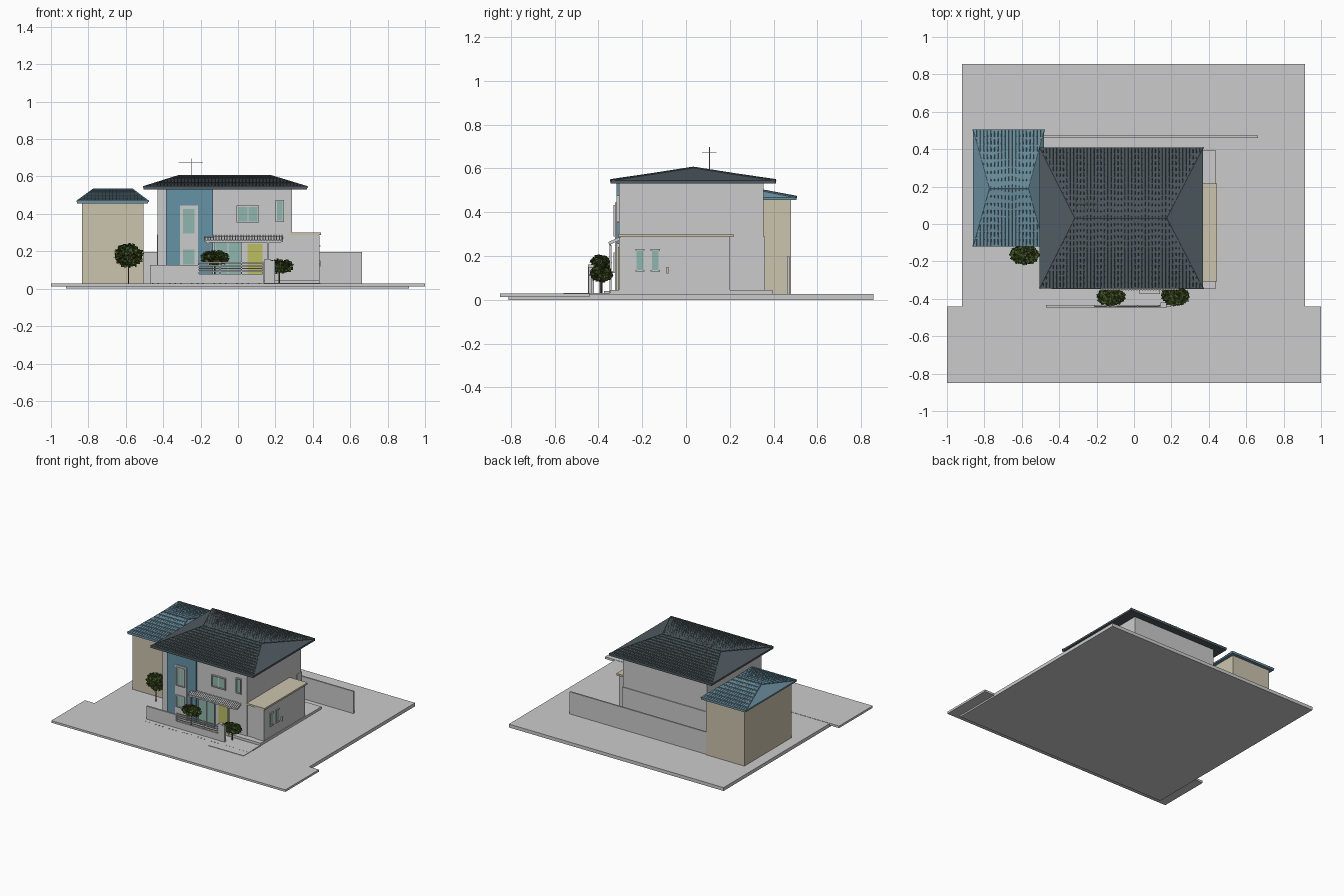
import bpy, bmesh, math, random
from mathutils import Vector, Matrix

if "Cube" in bpy.data.objects:
    bpy.data.objects.remove(bpy.data.objects["Cube"])

random.seed(4)


def mat(name, r, g, b):
    m = bpy.data.materials.new(name)
    m.diffuse_color = (r, g, b, 1)
    m.use_nodes = True
    m.node_tree.nodes["Principled BSDF"].inputs["Base Color"].default_value = m.diffuse_color
    return m


SLATE = mat("slate", 0.08, 0.105, 0.12)
TEAL = mat("teal_tile", 0.15, 0.28, 0.35)
BLUE = mat("blue_render", 0.13, 0.29, 0.38)
BEIGE = mat("beige", 0.6, 0.55, 0.42)
GLASS = mat("glass", 0.28, 0.47, 0.42)
LEAF = mat("leaf", 0.06, 0.1, 0.02)
BARK = mat("bark", 0.12, 0.08, 0.05)
LIME = mat("lime_door", 0.5, 0.52, 0.12)


def finish(name, bm, m=None):
    me = bpy.data.meshes.new(name)
    bm.to_mesh(me)
    bm.free()
    ob = bpy.data.objects.new(name, me)
    bpy.context.collection.objects.link(ob)
    if m:
        me.materials.append(m)
    return ob


def add_box(bm, x0, x1, y0, y1, z0, z1):
    c = Vector(((x0 + x1) / 2, (y0 + y1) / 2, (z0 + z1) / 2))
    bmesh.ops.create_cube(bm, size=1, matrix=Matrix.Translation(c)
                          @ Matrix.Diagonal((x1 - x0, y1 - y0, z1 - z0, 1)))


def boxes(name, items, m=None):
    bm = bmesh.new()
    for b in items:
        add_box(bm, *b)
    return finish(name, bm, m)


def frame_front(x0, x1, z0, z1, y, w=0.007, d=0.012, mid=True):
    f = [(x0 - w, x1 + w, y - d, y, z1, z1 + w), (x0 - w, x1 + w, y - d, y, z0 - w, z0),
         (x0 - w, x0, y - d, y, z0, z1), (x1, x1 + w, y - d, y, z0, z1)]
    if mid:
        c = (x0 + x1) / 2
        f.append((c - 0.003, c + 0.003, y - 0.007, y, z0, z1))
    return f


def hip_roof(name, x0, x1, y0, y1, z0, ze, rx0, rx1, ry, zr, n, cols, m):
    """Hipped roof with stepped tile courses and ribs on the front and back slopes."""
    bm = bmesh.new()
    V = lambda *p: bm.verts.new(p)
    lo = [V(x, y, z0) for x, y in ((x0, y0), (x1, y0), (x1, y1), (x0, y1))]
    hi = [V(x, y, ze) for x, y in ((x0, y0), (x1, y0), (x1, y1), (x0, y1))]
    a, b = V(rx0, ry, zr), V(rx1, ry, zr)
    bm.faces.new(lo[::-1])
    for i in range(4):
        j = (i + 1) % 4
        bm.faces.new((lo[i], lo[j], hi[j], hi[i]))
    for f in ((hi[0], hi[1], b, a), (hi[1], hi[2], b), (hi[2], hi[3], a, b), (hi[3], hi[0], a)):
        bm.faces.new(f)
    for ye in (y0, y1):
        def pt(t, s, lift=0.0):
            xa, xb = x0 + (rx0 - x0) * t, x1 + (rx1 - x1) * t
            return (xa + (xb - xa) * s, ye + (ry - ye) * t, ze + (zr - ze) * t + lift)
        for i in range(n):
            t, u = i / n, (i + 1) / n
            p = [V(*pt(t, 0)), V(*pt(t, 1)), V(*pt(t, 1, .005)), V(*pt(t, 0, .005)),
                 V(*pt(u, 1, .001)), V(*pt(u, 0, .001))]
            bm.faces.new((p[0], p[1], p[2], p[3]))
            bm.faces.new((p[3], p[2], p[4], p[5]))
        for k in range(1, cols):
            x = x0 + (x1 - x0) * k / cols
            t = min(1, (x - x0) / (rx0 - x0), (x1 - x) / (x1 - rx1))
            y, z, w = ye + (ry - ye) * t, ze + (zr - ze) * t, 0.003
            p = [V(x - w, ye, ze), V(x, ye, ze + .007), V(x + w, ye, ze),
                 V(x - w, y, z), V(x, y, z + .003), V(x + w, y, z)]
            bm.faces.new((p[0], p[1], p[4], p[3]))
            bm.faces.new((p[1], p[2], p[5], p[4]))
    bmesh.ops.recalc_face_normals(bm, faces=bm.faces)
    finish(name, bm, m)
    # ridge and hip capping
    segs = [((rx0, ry, zr), (rx1, ry, zr))]
    for x, r in ((x0, rx0), (x1, rx1)):
        segs += [((x, y, ze), (r, ry, zr)) for y in (y0, y1)]
    rods(name + "_caps", segs, 0.005, m, 6)


def rods(name, segs, r, m=None, sides=6):
    bm = bmesh.new()
    for p, q in segs:
        p, q = Vector(p), Vector(q)
        d = q - p
        bmesh.ops.create_cone(bm, cap_ends=True, segments=sides, radius1=r, radius2=r, depth=d.length,
                              matrix=Matrix.Translation((p + q) / 2)
                              @ d.to_track_quat('Z', 'Y').to_matrix().to_4x4())
    return finish(name, bm, m)


def tree(name, c, r, base):
    c = Vector(c)
    bm = bmesh.new()
    for _ in range(650):
        d = Vector([random.gauss(0, 1) for _ in range(3)]).normalized()
        d *= random.uniform(0.6, 1.0)
        p = c + Vector([d[i] * r[i] for i in range(3)])
        rot = Matrix.Rotation(random.uniform(0, 6.28), 4, 'Z') @ Matrix.Rotation(random.uniform(0, 3.1), 4, 'X')
        bmesh.ops.create_grid(bm, x_segments=1, y_segments=1, size=0.008,
                              matrix=Matrix.Translation(p) @ rot)
    finish(name + "_leaves", bm, LEAF)
    fork = Vector((c.x, c.y, c.z - r[2] * 0.8))
    segs = [((c.x, c.y, base), fork)]
    for k in range(5):
        a = k * 1.257
        segs.append((fork, c + Vector((math.cos(a) * r[0] * .6, math.sin(a) * r[1] * .6, r[2] * .3))))
    rods(name + "_trunk", segs, 0.004, BARK)


# Site: plot and street
boxes("plot", [(-0.92, 0.915, -0.81, 0.855, 0, 0.026)])
boxes("street", [(-1, 1, -0.85, -0.44, 0.012, 0.028)])
boxes("drain_slots", [(-0.46 + i * 0.03, -0.452 + i * 0.03, -0.49, -0.48, 0.027, 0.030)
                      for i in range(31) if i % 4 != 2])
boxes("driveway_edge", [(0.14, 0.44, -0.56, -0.553, 0.026, 0.031),
                        (0.433, 0.44, -0.56, -0.345, 0.026, 0.031)])
boxes("foundation", [(-0.44, 0.437, -0.347, 0.395, 0.026, 0.045)])

# Main house
boxes("main_walls", [(-0.43, 0.29, -0.305, 0.355, 0.03, 0.535)])
boxes("lower_back_wall", [(-0.432, 0.292, 0.3, 0.361, 0.03, 0.29)])
hip_roof("main_roof", -0.505, 0.37, -0.345, 0.41, 0.53, 0.544,
         -0.317, 0.175, 0.033, 0.603, 12, 48, SLATE)

# Side annex with flat roof
boxes("annex_walls", [(0.285, 0.432, -0.3, 0.2, 0.03, 0.288)])
boxes("annex_roof", [(0.28, 0.443, -0.308, 0.217, 0.286, 0.3)], BEIGE)
boxes("annex_front_panel", [(0.36, 0.435, -0.306, -0.29, 0.03, 0.285)])
side = [(-0.225, -0.195), (-0.155, -0.125)]
boxes("annex_side_glass", [(0.43, 0.436, a, b, 0.135, 0.225) for a, b in side], GLASS)
boxes("annex_side_frames", [(0.43, 0.442, a - .006, b + .006, z, z + .006)
                            for a, b in side for z in (0.129, 0.225)])
boxes("side_lamp", [(0.43, 0.442, -0.09, -0.08, 0.12, 0.15)], BEIGE)

# Neighbouring tower
boxes("rear_block_walls", [(-0.835, -0.505, -0.095, 0.48, 0.026, 0.46)], BEIGE)
hip_roof("rear_block_roof", -0.86, -0.48, -0.12, 0.505, 0.456, 0.468,
         -0.773, -0.564, 0.19, 0.531, 8, 20, TEAL)

# Blue facade bay with window strip
boxes("blue_bay", [(-0.385, -0.135, -0.318, -0.3, 0.03, 0.53)], BLUE)
boxes("window_strip", [(-0.31, -0.215, -0.324, -0.315, 0.03, 0.445)])
bay = [(-0.293, -0.232, 0.295, 0.425), (-0.293, -0.232, 0.13, 0.21)]
boxes("bay_glass", [(a, b, -0.327, -0.32, c, d) for a, b, c, d in bay], GLASS)
boxes("bay_frames", [f for w in bay for f in frame_front(*w, -0.32)])

# Remaining front windows and doors
wins = [(0.0, 0.105, 0.36, 0.437), (0.208, 0.238, 0.365, 0.468), (-0.12, 0.015, 0.05, 0.25)]
boxes("front_glass", [(a, b, -0.309, -0.3, c, d) for a, b, c, d in wins], GLASS)
boxes("front_frames", [f for i, w in enumerate(wins) for f in frame_front(*w, -0.305, mid=i != 1)])
boxes("front_door", [(0.05, 0.13, -0.311, -0.3, 0.045, 0.24)], LIME)
boxes("entrance_step", [(0.03, 0.14, -0.375, -0.3, 0.026, 0.04)])

# Porch canopy, sloping forward
bm = bmesh.new()
add_box(bm, -0.18, 0.24, -0.352, -0.3, 0.262, 0.27)
for i in range(29):
    x = -0.178 + i * 0.0147
    add_box(bm, x, x + 0.005, -0.355, -0.3, 0.27, 0.277)
for v in bm.verts:
    v.co.z += (v.co.y + 0.325) * 0.45
finish("porch_canopy", bm)
boxes("porch_beam", [(-0.17, 0.23, -0.35, -0.342, 0.246, 0.258)])
boxes("porch_posts", [(x, x + 0.01, -0.35, -0.34, 0.03, 0.25) for x in (-0.165, 0.155)])

# Front garden wall, railing and gate post
boxes("garden_wall", [(-0.47, -0.215, -0.447, -0.434, 0.026, 0.128),
                      (-0.215, 0.14, -0.447, -0.434, 0.026, 0.08)])
boxes("railing", [(-0.215, 0.14, -0.444, -0.438, z, z + 0.007) for z in (0.09, 0.105, 0.12, 0.135)]
      + [(x, x + 0.006, -0.443, -0.437, 0.08, 0.145) for x in (-0.215, -0.1, 0.015, 0.13)])
boxes("gate_post", [(0.143, 0.175, -0.448, -0.42, 0.026, 0.16), (0.175, 0.198, -0.445, -0.43, 0.026, 0.15)])
boxes("rear_boundary_wall", [(-0.505, 0.662, 0.461, 0.473, 0.026, 0.197)])

# Roof antenna
ax, ay = -0.25, 0.107
rods("antenna", [((ax, ay, 0.57), (ax, ay, 0.697)), ((-0.317, ay, 0.674), (-0.187, ay, 0.674))]
     + [((-0.31 + i * 0.023, ay - 0.033, 0.674), (-0.31 + i * 0.023, ay + 0.033, 0.674)) for i in range(6)],
     0.0018)

# Trees
tree("left_tree", (-0.585, -0.165, 0.178), (0.078, 0.05, 0.063), 0.026)
tree("porch_tree", (-0.125, -0.39, 0.165), (0.075, 0.045, 0.038), 0.026)
tree("gate_tree", (0.22, -0.385, 0.12), (0.074, 0.048, 0.036), 0.026)
